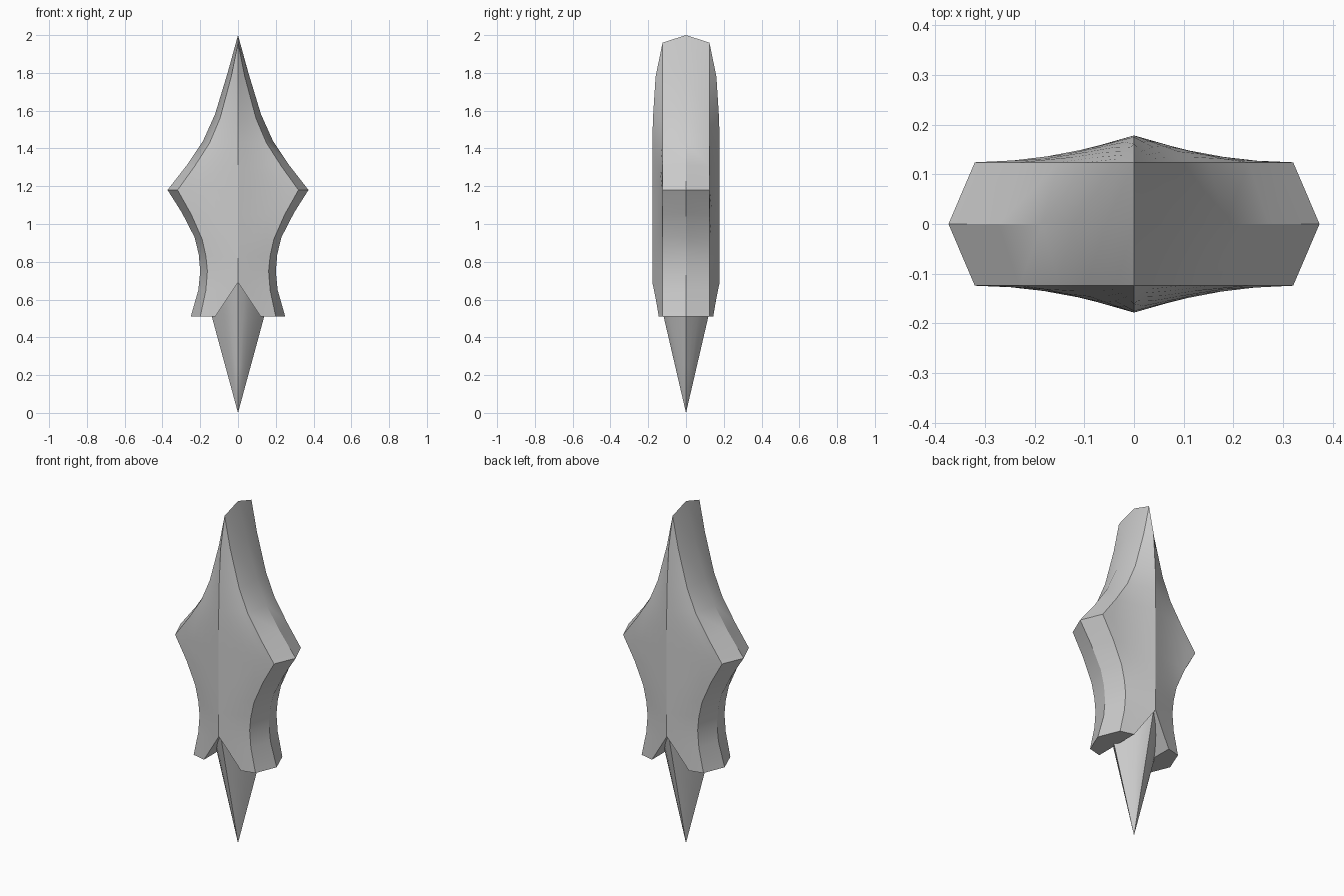
import bpy, bmesh, math

cube = bpy.data.objects.get("Cube")
if cube:
    bpy.data.objects.remove(cube, do_unlink=True)

grey = bpy.data.materials.new("light_grey")
grey.use_nodes = True
grey.diffuse_color = (0.6, 0.6, 0.6, 1)
grey.node_tree.nodes["Principled BSDF"].inputs["Base Color"].default_value = (0.6, 0.6, 0.6, 1)


def loft(name, rings):
    """Skin closed rings of equal length and cap both ends."""
    bm = bmesh.new()
    loops = [[bm.verts.new(p) for p in ring] for ring in rings]
    n = len(loops[0])
    for a, b in zip(loops, loops[1:]):
        for i in range(n):
            j = (i + 1) % n
            bm.faces.new((a[i], a[j], b[j], b[i]))
    bm.faces.new(loops[0])
    bm.faces.new(loops[-1])
    bmesh.ops.remove_doubles(bm, verts=bm.verts, dist=0.0005)
    flat = [f for f in bm.faces if f.calc_area() < 1e-7]
    bmesh.ops.delete(bm, geom=flat, context='FACES_ONLY')
    bmesh.ops.recalc_face_normals(bm, faces=bm.faces)
    mesh = bpy.data.meshes.new(name)
    bm.to_mesh(mesh)
    bm.free()
    mesh.materials.append(grey)
    obj = bpy.data.objects.new(name, mesh)
    bpy.context.collection.objects.link(obj)
    return obj


def activate(obj):
    bpy.ops.object.select_all(action='DESELECT')
    obj.select_set(True)
    bpy.context.view_layer.objects.active = obj


EDGE_Y = 0.124
STEPS = (1, 0.8, 0.6, 0.4, 0.2, 0, -0.2, -0.4, -0.6, -0.8, -1)

# Blade stations: rim height, rim half width, face edge height, half width, ridge depth
stations = [
    (0.51, 0.25, 0.51, 0.20, 0.178),
    (0.65, 0.21, 0.65, 0.17, 0.178),
    (0.75, 0.20, 0.75, 0.162, 0.178),
    (0.84, 0.208, 0.83, 0.17, 0.178),
    (0.93, 0.23, 0.92, 0.19, 0.178),
    (1.06, 0.297, 1.05, 0.247, 0.178),
    (1.18, 0.373, 1.18, 0.32, 0.178),
    (1.31, 0.272, 1.305, 0.23, 0.178),
    (1.44, 0.185, 1.43, 0.15, 0.178),
    (1.58, 0.122, 1.56, 0.095, 0.175),
    (1.80, 0.055, 1.78, 0.036, 0.161),
    (2.00, 0.00, 1.96, 0.00, EDGE_Y),
]


def blade_ring(rim_z, rim_x, z, w, ridge):
    # Wide stations sag between ridge and edge
    power = 1 + max(0, (w - 0.19) / 0.13)
    face = [(w * t, EDGE_Y + (ridge - EDGE_Y) * (1 - abs(t)) ** power) for t in STEPS]
    ring = [(rim_x, 0, rim_z)] + [(x, -y, z) for x, y in face]
    return ring + [(-rim_x, 0, rim_z)] + [(-x, y, z) for x, y in face]


blade = loft("blade", [blade_ring(*s) for s in stations])

# Notch cut through the foot of the blade
wedge = [(-0.1333, 0.49), (0.1333, 0.49), (0, 0.69)]
cutter = loft("notch_cutter", [[(x, y, z) for x, z in wedge] for y in (-0.4, 0.4)])
cutter.hide_render = True
cut = blade.modifiers.new("notch", 'BOOLEAN')
cut.operation = 'DIFFERENCE'
cut.solver = 'EXACT'
cut.object = cutter
activate(blade)
bpy.ops.object.modifier_apply(modifier=cut.name)
bpy.data.objects.remove(cutter, do_unlink=True)


# Spike with a lens section, widening up into the blade
def spike_ring(z):
    half_x, half_y = 0.272 * z, 0.232 * z
    side = [(half_x * t, half_y * (1 - abs(t) ** 1.5)) for t in STEPS]
    return [(x, -y, z) for x, y in side] + [(-x, y, z) for x, y in side[1:-1]]


spike = loft("spike", [spike_ring(z) for z in (0, 0.25, 0.5, 0.7)])

for part in (blade, spike):
    activate(part)
    bpy.ops.object.shade_smooth_by_angle(angle=math.radians(32))
